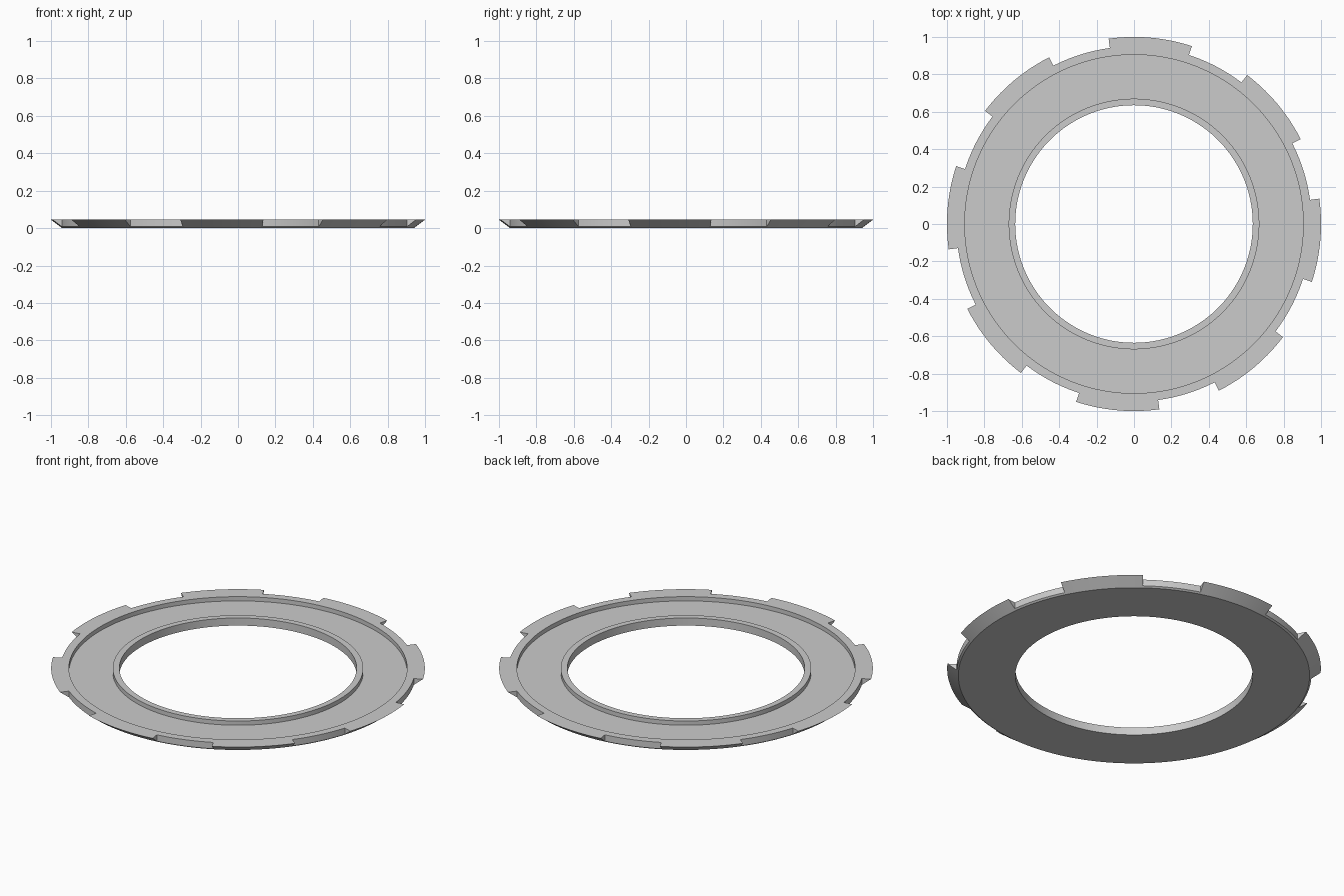
import bpy
import bmesh
from math import sin, cos, radians

cube = bpy.data.objects.get("Cube")
if cube:
    bpy.data.objects.remove(cube, do_unlink=True)

TEETH = 8
TOOTH_STEPS, GAP_STEPS = 14, 10
TOOTH_ANGLE = 25.8
TOOTH_START = 72.0
HEIGHT, FLOOR = 0.045, 0.02
NOTCH_R, NOTCH_Z, TIP_R = 0.95, 0.0075, 1.0

# Ring cross-section (radius, z), from the notch foot round to the notch top
PROFILE = [
    (NOTCH_R, NOTCH_Z), (0.94, 0), (0.635, 0), (0.635, HEIGHT),
    (0.67, HEIGHT), (0.67, FLOOR), (0.905, FLOOR), (0.905, HEIGHT),
    (NOTCH_R, HEIGHT),
]

grey = bpy.data.materials.new("plain grey")
grey.use_nodes = True
colour = (0.6, 0.6, 0.6, 1)
grey.diffuse_color = colour
grey.node_tree.nodes["Principled BSDF"].inputs["Base Color"].default_value = colour

# Angles of every station; the flag tells whether the next span is a tooth
pitch = 360 / TEETH
stations = []
for t in range(TEETH):
    start = TOOTH_START + t * pitch
    for i in range(TOOTH_STEPS):
        stations.append((start + TOOTH_ANGLE * i / TOOTH_STEPS, True))
    for i in range(GAP_STEPS):
        gap = pitch - TOOTH_ANGLE
        stations.append((start + TOOTH_ANGLE + gap * i / GAP_STEPS, False))

bm = bmesh.new()


def point(radius, z, angle):
    a = radians(angle)
    return bm.verts.new((radius * cos(a), radius * sin(a), z))


rings = [[point(r, z, a) for r, z in PROFILE] for a, _ in stations]
count = len(stations)
tips = [point(TIP_R, HEIGHT, a) if tooth or stations[i - 1][1] else None
        for i, (a, tooth) in enumerate(stations)]

for i, (angle, tooth) in enumerate(stations):
    j = (i + 1) % count
    a, b = rings[i], rings[j]
    # Ring body
    for k in range(len(PROFILE) - 1):
        bm.faces.new((a[k], a[k + 1], b[k + 1], b[k]))
    # Flared tooth or upright notch wall
    if tooth:
        bm.faces.new((a[-1], tips[i], tips[j], b[-1]))
        bm.faces.new((tips[i], a[0], b[0], tips[j]))
    else:
        bm.faces.new((a[-1], a[0], b[0], b[-1]))
    # Tooth end faces
    if tooth != stations[i - 1][1]:
        bm.faces.new((a[0], a[-1], tips[i]))

bmesh.ops.recalc_face_normals(bm, faces=bm.faces)
mesh = bpy.data.meshes.new("toothed_ring")
bm.to_mesh(mesh)
bm.free()
mesh.materials.append(grey)

ring = bpy.data.objects.new("toothed_ring", mesh)
bpy.context.collection.objects.link(ring)
bpy.ops.object.select_all(action='DESELECT')
ring.select_set(True)
bpy.context.view_layer.objects.active = ring
bpy.ops.object.shade_smooth_by_angle(angle=radians(20))
